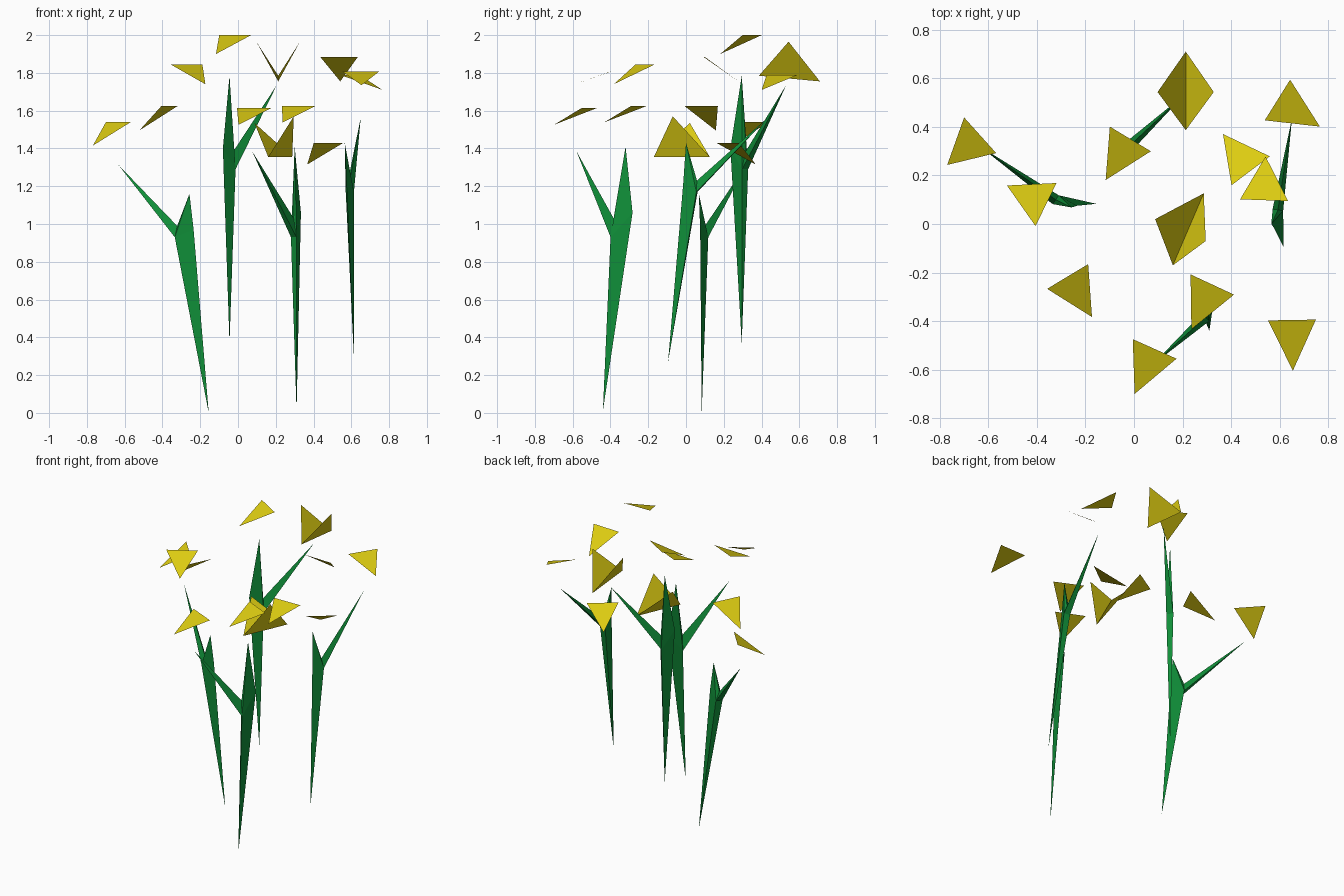
import bpy
import math
from mathutils import Vector

old = bpy.data.objects.get("Cube")
if old:
    bpy.data.objects.remove(old, do_unlink=True)


def make_material(name, colour):
    mat = bpy.data.materials.new(name)
    mat.use_nodes = True
    mat.diffuse_color = colour
    mat.node_tree.nodes["Principled BSDF"].inputs["Base Color"].default_value = colour
    return mat


yellow = make_material("petal_yellow", (0.73, 0.61, 0.006, 1))
green = make_material("stem_green", (0.005, 0.27, 0.04, 1))


def make_object(name, points, faces, material):
    mesh = bpy.data.meshes.new(name)
    mesh.from_pydata([tuple(p) for p in points], [], faces)
    mesh.materials.append(material)
    obj = bpy.data.objects.new(name, mesh)
    bpy.context.collection.objects.link(obj)
    return obj


UP = Vector((0, 0, 1))
PETAL_HALF_WIDTH = 0.0985
PETAL_LENGTH = 0.221
FORK_HALF_WIDTH = 0.022


def petal(name, middle, heading, drop):
    """Triangle with a level base edge and an apex dropping along the heading."""
    angle = math.radians(heading)
    forward = Vector((math.cos(angle), math.sin(angle), 0))
    side = UP.cross(forward) * PETAL_HALF_WIDTH
    reach = math.sqrt(PETAL_LENGTH ** 2 - drop ** 2)
    middle = Vector(middle)
    apex = middle + forward * reach - UP * drop
    make_object(name, [middle - side, apex, middle + side], [(0, 1, 2)], yellow)


def folded_petal(name, hinge_start, hinge_end, left_wing, right_wing):
    """Two triangles sharing a low hinge edge, opening upward."""
    make_object(name, [hinge_start, hinge_end, left_wing, right_wing],
                [(0, 1, 2), (1, 0, 3)], yellow)


def stem(name, base, tip, branch_tip, fork, rear, crotch_rise):
    """Three-sided tapered stalk with a pointed branch growing from its fork."""
    base, tip, branch_tip, fork, rear = map(Vector, (base, tip, branch_tip, fork, rear))
    outward = branch_tip - fork
    outward.z = 0
    outward.normalize()
    side = UP.cross(outward) * FORK_HALF_WIDTH
    crotch = fork + UP * crotch_rise
    points = [base, fork - side, fork + side, rear, crotch, tip, branch_tip]
    b, r, l, k, c, t, n = range(len(points))
    faces = [(b, r, l), (b, k, r), (b, l, k),      # lower stalk
             (r, k, t), (k, l, t), (l, c, t), (c, r, t),  # upper blade
             (r, n, l), (r, c, n), (c, l, n)]      # side branch
    make_object(name, points, faces, green)


# Stems
stem("left_stem", base=(-0.155, 0.083, 0), tip=(-0.257, 0.068, 1.16),
     branch_tip=(-0.635, 0.32, 1.315), fork=(-0.322, 0.10, 0.93),
     rear=(-0.235, 0.075, 0.97), crotch_rise=0.06)
stem("back_stem", base=(-0.045, 0.295, 0.37), tip=(-0.045, 0.295, 1.785),
     branch_tip=(0.205, 0.53, 1.735), fork=(-0.028, 0.313, 1.29),
     rear=(-0.08, 0.235, 1.40), crotch_rise=0.09)
stem("front_stem", base=(0.31, -0.44, 0.01), tip=(0.30, -0.32, 1.41),
     branch_tip=(0.075, -0.58, 1.385), fork=(0.295, -0.383, 0.93),
     rear=(0.333, -0.283, 1.06), crotch_rise=0.1)
stem("right_stem", base=(0.615, -0.095, 0.27), tip=(0.565, 0, 1.43),
     branch_tip=(0.65, 0.435, 1.565), fork=(0.592, 0.058, 1.17),
     rear=(0.575, -0.015, 1.21), crotch_rise=0.06)

# Single petals: base middle, heading in degrees, apex drop
petal("top_petal", (-0.015, 0.35, 2), 239, 0.1)
petal("front_left_petal", (-0.273, -0.216, 1.845), 301, 0.105)
petal("front_right_petal", (0.65, -0.395, 1.808), 271, 0.073)
petal("back_right_petal", (0.59, 0.51, 1.79), 328, 0.08)
petal("upper_right_petal", (0.535, 0.098, 1.883), 88, 0.128)
petal("lower_right_petal", (0.48, 0.219, 1.43), 127, 0.115)
petal("inner_front_petal", (0.322, -0.249, 1.625), 245, 0.087)
petal("outer_front_petal", (0.085, -0.514, 1.613), 246, 0.088)
petal("outer_left_petal", (-0.633, 0.365, 1.54), 222, 0.125)
petal("inner_left_petal", (-0.362, 0.08, 1.625), 154, 0.13)

# Folded petal pairs
folded_petal("back_folded_petal", hinge_start=(0.213, 0.386, 1.785),
             hinge_end=(0.213, 0.709, 1.755), left_wing=(0.097, 0.543, 1.965),
             right_wing=(0.328, 0.543, 1.965))
folded_petal("centre_folded_petal", hinge_start=(0.16, -0.17, 1.355),
             hinge_end=(0.287, 0.126, 1.355), left_wing=(0.087, 0.02, 1.535),
             right_wing=(0.295, -0.07, 1.57))
